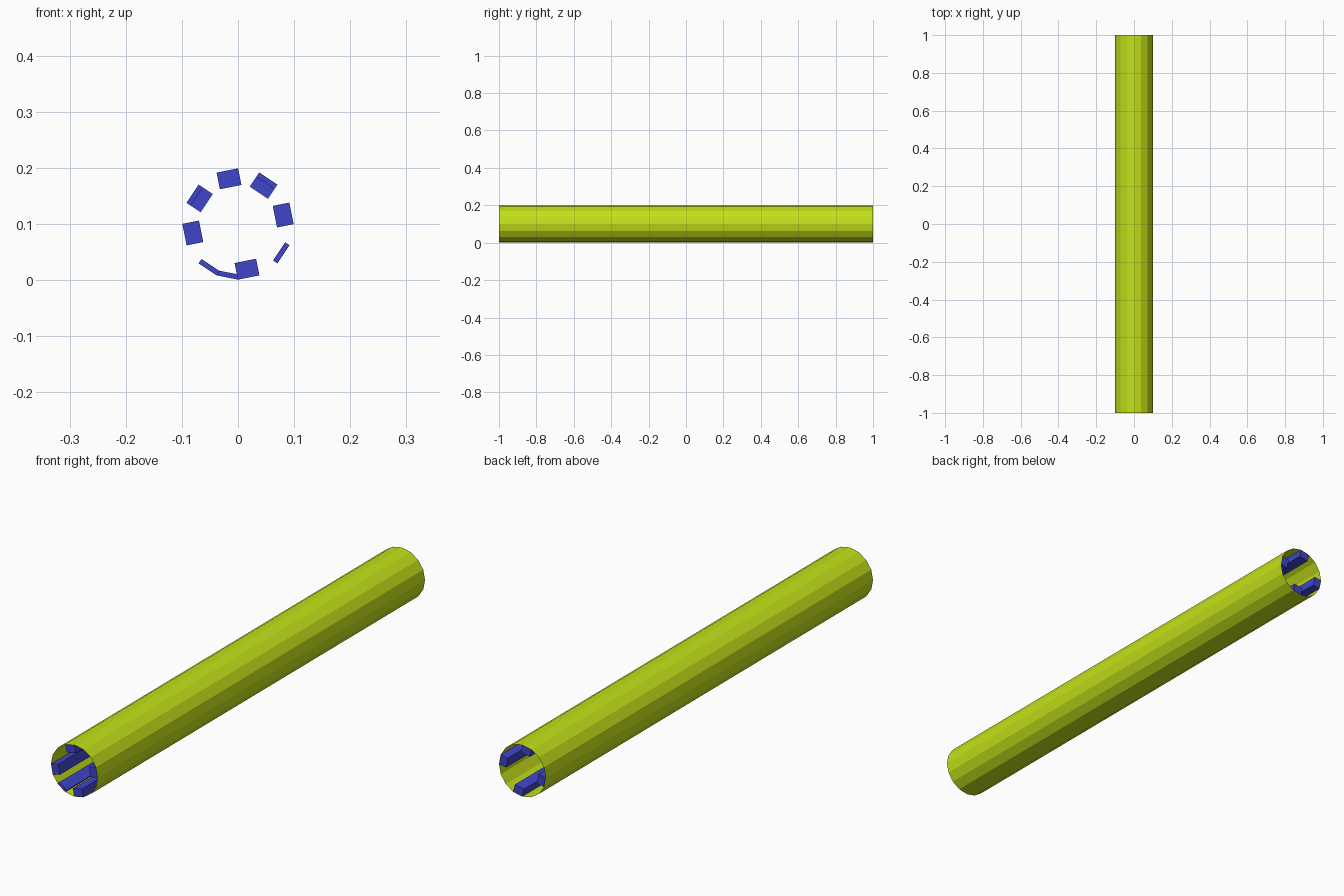
import bpy, bmesh, math

if "Cube" in bpy.data.objects:
    bpy.data.objects.remove(bpy.data.objects["Cube"])

R, SIDES, HALF = 0.1, 16, 1.0
STEP = 2 * math.pi / SIDES
INSET = 0.0008


def material(name, color):
    m = bpy.data.materials.new(name)
    m.diffuse_color = (*color, 1)
    m.use_nodes = True
    m.node_tree.nodes["Principled BSDF"].inputs["Base Color"].default_value = m.diffuse_color
    return m


GREEN = material("lime", (0.55, 0.75, 0.01))
BLUE = material("blue", (0.05, 0.06, 0.6))


def make(name, bm, mat):
    me = bpy.data.meshes.new(name)
    bm.to_mesh(me)
    bm.free()
    me.materials.append(mat)
    ob = bpy.data.objects.new(name, me)
    bpy.context.collection.objects.link(ob)
    return ob


def rim(k):
    a = k * STEP
    return R * math.cos(a), R + R * math.sin(a)


# Open thin-walled pipe with flat facets
bm = bmesh.new()
front = [bm.verts.new((rim(k)[0], -HALF, rim(k)[1])) for k in range(SIDES)]
back = [bm.verts.new((rim(k)[0], HALF, rim(k)[1])) for k in range(SIDES)]
for k in range(SIDES):
    n = (k + 1) % SIDES
    bm.faces.new((front[k], front[n], back[n], back[k]))
bmesh.ops.recalc_face_normals(bm, faces=bm.faces[:])
make("pipe_wall", bm, GREEN)


# Rectangular bar lying against one inside facet of the pipe
def bar(name, facet, depth, y0, y1):
    a = (facet + 0.5) * STEP
    nx, nz = -math.cos(a), -math.sin(a)
    p, q = rim(facet), rim(facet + 1)
    section = [(c[0] + nx * d, c[1] + nz * d)
               for c, d in ((p, INSET), (q, INSET), (q, depth), (p, depth))]
    bm = bmesh.new()
    face = bm.faces.new([bm.verts.new((x, y0, z)) for x, z in section])
    new = bmesh.ops.extrude_face_region(bm, geom=[face])["geom"]
    bmesh.ops.translate(bm, vec=(0, y1 - y0, 0),
                        verts=[v for v in new if isinstance(v, bmesh.types.BMVert)])
    bmesh.ops.recalc_face_normals(bm, faces=bm.faces[:])
    make(name, bm, BLUE)


# Four full-length thick rails, a quarter turn apart
for i, facet in enumerate((0, 4, 8, 12)):
    bar(f"long_rail_{i + 1}", facet, 0.031, -HALF, HALF)

# Shorter thick blocks and thin strips between the rails
THICK, THIN = 0.031, 0.010
for name, facet, depth, y0, y1 in (
    ("upper_right_block", 2, THICK, 0.0, 0.6),
    ("upper_right_strip", 2, THIN, -0.7, 0.0),
    ("upper_left_block", 6, THICK, 0.0, 0.6),
    ("upper_left_strip", 6, THIN, -0.7, 0.0),
    ("lower_left_strip", 10, THIN, -HALF, 0.2),
    ("bottom_strip", 11, THIN, -0.4, 0.4),
    ("lower_right_strip", 14, THIN, -0.6, 0.6),
):
    bar(name, facet, depth, y0, y1)
